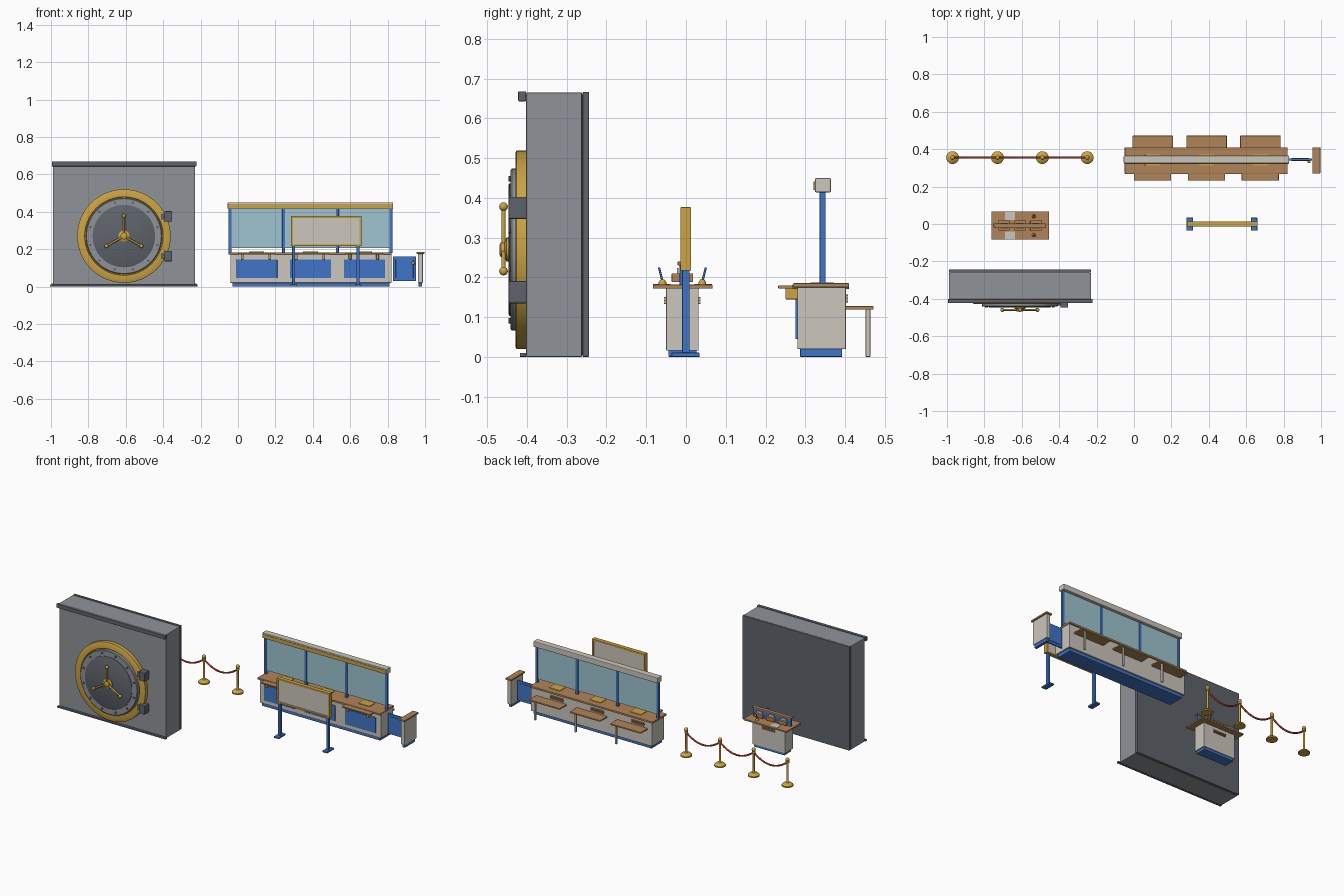
import bpy, bmesh, math
from mathutils import Vector

if "Cube" in bpy.data.objects:
    bpy.data.objects.remove(bpy.data.objects["Cube"])


def material(name, *srgb):
    m = bpy.data.materials.new(name)
    m.use_nodes = True
    col = [c / 12.92 if c <= 0.04 else ((c + 0.055) / 1.055) ** 2.4 for c in srgb] + [1]
    m.diffuse_color = col
    m.node_tree.nodes["Principled BSDF"].inputs["Base Color"].default_value = col
    return m


STEEL = material("steel grey", 0.56, 0.58, 0.60)
DARK = material("dark steel", 0.37, 0.39, 0.42)
GOLD = material("gold", 0.80, 0.64, 0.26)
BEIGE = material("warm beige", 0.80, 0.78, 0.74)
WOOD = material("wood brown", 0.69, 0.52, 0.34)
BLUE = material("blue", 0.25, 0.46, 0.78)
GLASS = material("pale glass blue", 0.62, 0.77, 0.82)
RED = material("rope red", 0.72, 0.25, 0.19)


def add(name, bm, mat):
    me = bpy.data.meshes.new(name)
    bm.to_mesh(me)
    bm.free()
    me.materials.append(mat)
    ob = bpy.data.objects.new(name, me)
    bpy.context.collection.objects.link(ob)
    return ob


def box(name, mat, x, y, z, bevel=0.002):
    """Box spanning the given (min, max) ranges."""
    bm = bmesh.new()
    bmesh.ops.create_cube(bm, size=1)
    for v in bm.verts:
        v.co = [(r[0] + r[1]) / 2 + c * (r[1] - r[0]) for r, c in zip((x, y, z), v.co)]
    ob = add(name, bm, mat)
    if bevel:
        mod = ob.modifiers.new("soft edge", "BEVEL")
        mod.width, mod.segments = bevel, 2
    return ob


def lathe(name, mat, profile, loc, sides=24, facing=False):
    """Revolve (radius, height) points; facing turns the axis to -y."""
    bm = bmesh.new()
    rings = []
    for r, h in profile:
        ring = []
        for i in range(sides):
            a = math.tau * i / sides
            p = (r * math.cos(a), r * math.sin(a), h)
            ring.append(bm.verts.new((p[0], -p[2], p[1]) if facing else p))
        rings.append(ring)
    for a, b in zip(rings, rings[1:]):
        for i in range(sides):
            j = (i + 1) % sides
            bm.faces.new((a[i], a[j], b[j], b[i]))
    bm.faces.new(rings[0][::-1])
    bm.faces.new(rings[-1])
    ob = add(name, bm, mat)
    ob.location = loc
    smooth(ob)
    return ob


def smooth(ob):
    bpy.ops.object.select_all(action="DESELECT")
    ob.select_set(True)
    bpy.context.view_layer.objects.active = ob
    bpy.ops.object.shade_smooth_by_angle(angle=math.radians(35))


def tube(name, mat, points, radius):
    cu = bpy.data.curves.new(name, "CURVE")
    cu.dimensions = "3D"
    cu.bevel_depth, cu.bevel_resolution, cu.use_fill_caps = radius, 2, True
    sp = cu.splines.new("POLY")
    sp.points.add(len(points) - 1)
    for p, co in zip(sp.points, points):
        p.co = (*co, 1)
    cu.materials.append(mat)
    ob = bpy.data.objects.new(name, cu)
    bpy.context.collection.objects.link(ob)


def ball(name, mat, loc, r):
    bm = bmesh.new()
    bmesh.ops.create_uvsphere(bm, u_segments=14, v_segments=8, radius=r)
    ob = add(name, bm, mat)
    ob.location = loc
    smooth(ob)


# Vault wall with trims
VX = (-0.99, -0.23)
box("vault_wall", STEEL, VX, (-0.402, -0.262), (0, 0.665))
box("vault_back_plate", DARK, VX, (-0.26, -0.244), (0, 0.667))
box("vault_back_core", DARK, (-0.98, -0.24), (-0.265, -0.255), (0.005, 0.66), 0)
box("vault_top_trim", DARK, (-0.995, -0.222), (-0.422, -0.402), (0.643, 0.668))
box("vault_bottom_trim", DARK, (-0.995, -0.222), (-0.418, -0.402), (0, 0.01))

# Round vault door
DX, DZ = -0.61, 0.27
door = (DX, -0.40, DZ)
lathe("door_gold_ring", GOLD, [(0.25, 0), (0.25, 0.026), (0.245, 0.029), (0.21, 0.029), (0.208, 0.02)],
      door, 48, True)
lathe("door_steel_ring", STEEL, [(0.204, 0.01), (0.204, 0.038), (0.2, 0.041), (0.167, 0.041)], door, 48, True)
lathe("door_dark_disc", DARK, [(0.167, 0.03), (0.167, 0.044), (0.163, 0.046)], door, 48, True)
lathe("door_hub", GOLD, [(0.03, 0.045), (0.03, 0.052), (0.018, 0.056), (0.018, 0.066), (0.012, 0.069)],
      door, 24, True)
for i in range(12):
    a = math.tau * (i + 0.5) / 12
    lathe("door_bolt", DARK, [(0.007, 0.04), (0.007, 0.046)],
          (DX + 0.185 * math.cos(a), -0.40, DZ + 0.185 * math.sin(a)), 10, True)
for i in range(3):
    a = math.pi / 2 + math.tau * i / 3
    end = (DX + 0.108 * math.cos(a), -0.459, DZ + 0.108 * math.sin(a))
    tube("handle_spoke", GOLD, [(DX, -0.459, DZ), end], 0.0055)
    ball("handle_knob", GOLD, end, 0.011)
for z in (0.163, 0.375):
    box("door_hinge", DARK, (-0.393, -0.352), (-0.447, -0.4), (z - 0.028, z + 0.028), 0.004)
    box("hinge_arm", DARK, (-0.412, -0.36), (-0.436, -0.42), (z - 0.016, z + 0.016))

# Teller counter
box("counter_kick", BLUE, (-0.03, 0.81), (0.287, 0.393), (0, 0.021))
box("counter_body", BEIGE, (-0.04, 0.82), (0.28, 0.402), (0.02, 0.172))
box("counter_top", WOOD, (-0.05, 0.822), (0.268, 0.41), (0.171, 0.183))
for k in range(3):
    x = 0.1 + 0.288 * k
    box("front_panel", BLUE, (x - 0.11, x + 0.11), (0.275, 0.282), (0.045, 0.145))
    box("front_ledge", WOOD, (x - 0.1, x + 0.098), (0.232, 0.272), (0.172, 0.18))
    for s in (-0.077, 0.07):
        box("ledge_bracket", GOLD, (x + s - 0.007, x + s + 0.007), (0.25, 0.281), (0.145, 0.173))
    box("pass_tray", GOLD, (x - 0.04, x + 0.04), (0.312, 0.372), (0.18, 0.187))
    box("clerk_shelf", WOOD, (x - 0.108, x + 0.108), (0.4, 0.472), (0.119, 0.128))
    box("shelf_leg", BEIGE, (x + 0.07, x + 0.082), (0.452, 0.464), (0, 0.12))
    for z in (0.139, 0.147, 0.155):
        box("back_slat", WOOD, (x - 0.085, x + 0.005), (0.4, 0.408), (z - 0.0025, z + 0.0025), 0)

# Glass screen and header
box("glass_screen", GLASS, (-0.04, 0.815), (0.341, 0.346), (0.205, 0.417), 0)
for k in range(4):
    x = -0.043 + 0.287 * k
    box("screen_post", BLUE, (x - 0.008, x + 0.008), (0.336, 0.351), (0.18, 0.418))
box("screen_header", BEIGE, (-0.055, 0.83), (0.324, 0.365), (0.414, 0.45), 0.004)
box("header_gold_strip", GOLD, (-0.052, 0.827), (0.321, 0.327), (0.42, 0.442), 0)

# Side gate and end post
box("gate_panel", BLUE, (0.828, 0.952), (0.34, 0.35), (0.03, 0.16))
box("gate_inset", BLUE, (0.843, 0.937), (0.337, 0.353), (0.045, 0.145))
ball("gate_knob", GOLD, (0.936, 0.334, 0.125), 0.009)
box("end_post_kick", BLUE, (0.966, 0.984), (0.287, 0.393), (0, 0.021))
box("end_post", BEIGE, (0.963, 0.988), (0.28, 0.402), (0.02, 0.177))
box("end_post_cap", WOOD, (0.955, 0.996), (0.27, 0.41), (0.175, 0.186))

# Standing sign
for x in (0.298, 0.642):
    box("sign_post", BLUE, (x - 0.008, x + 0.008), (-0.01, 0.009), (0.005, 0.225))
    box("sign_foot", BLUE, (x - 0.017, x + 0.017), (-0.036, 0.034), (0, 0.011))
box("sign_panel", BEIGE, (0.29, 0.65), (-0.01, 0.009), (0.225, 0.37), 0)
for z in (0.217, 0.366):
    box("sign_frame_rail", GOLD, (0.284, 0.66), (-0.014, 0.013), (z, z + 0.011))
for x in (0.284, 0.649):
    box("sign_frame_side", GOLD, (x, x + 0.011), (-0.014, 0.013), (0.217, 0.377))

# Writing desk
box("desk_kick", BLUE, (-0.718, -0.502), (-0.044, 0.027), (0, 0.018))
box("desk_body", BEIGE, (-0.725, -0.495), (-0.05, 0.032), (0.016, 0.173))
box("desk_top", WOOD, (-0.762, -0.455), (-0.083, 0.067), (0.172, 0.182))
box("leaflet_board", BLUE, (-0.745, -0.475), (-0.016, -0.002), (0.18, 0.232))
box("leaflet_board_cap", WOOD, (-0.75, -0.47), (-0.021, 0.003), (0.23, 0.24))
for s in (-1, 1):
    def side(a, b):
        return tuple(sorted((-0.009 + s * a, -0.009 + s * b)))
    for k in range(3):
        x = -0.695 + 0.085 * k
        box("leaflet_pocket", WOOD, (x - 0.03, x + 0.03), side(0.006, 0.027), (0.188, 0.21))
        box("leaflet", BEIGE, (x - 0.02, x + 0.02), side(0.01, 0.014), (0.19, 0.224), 0)
    box("paper", BEIGE, (-0.69, -0.637), side(0.03, 0.074), (0.181, 0.184), 0)
    for z in (0.135, 0.142, 0.149):
        box("desk_slat", WOOD, (-0.655, -0.565), side(0.038, 0.046), (z - 0.002, z + 0.002), 0)
    y = -0.009 + s * 0.05
    lathe("pen_stand", GOLD, [(0.01, 0), (0.01, 0.008), (0.005, 0.015)], (-0.535, y, 0.18), 14)
    tube("pen", BLUE, [(-0.535, y, 0.19), (-0.535, y + s * 0.009, 0.225)], 0.0028)

# Rope barrier
POST_X = [-0.97 + 0.24 * k for k in range(4)]
for x in POST_X:
    lathe("barrier_post", GOLD, [(0.034, 0), (0.034, 0.008), (0.026, 0.016), (0.009, 0.021), (0.0065, 0.03),
                                 (0.0065, 0.145), (0.011, 0.148), (0.011, 0.158), (0.006, 0.16)], (x, 0.355, 0))
    ball("barrier_finial", GOLD, (x, 0.355, 0.168), 0.012)
for a, b in zip(POST_X, POST_X[1:]):
    pts = []
    for i in range(17):
        t = i / 16
        pts.append((a + (b - a) * t, 0.355, 0.15 - 0.2 * t * (1 - t)))
    tube("barrier_rope", RED, pts, 0.0055)
